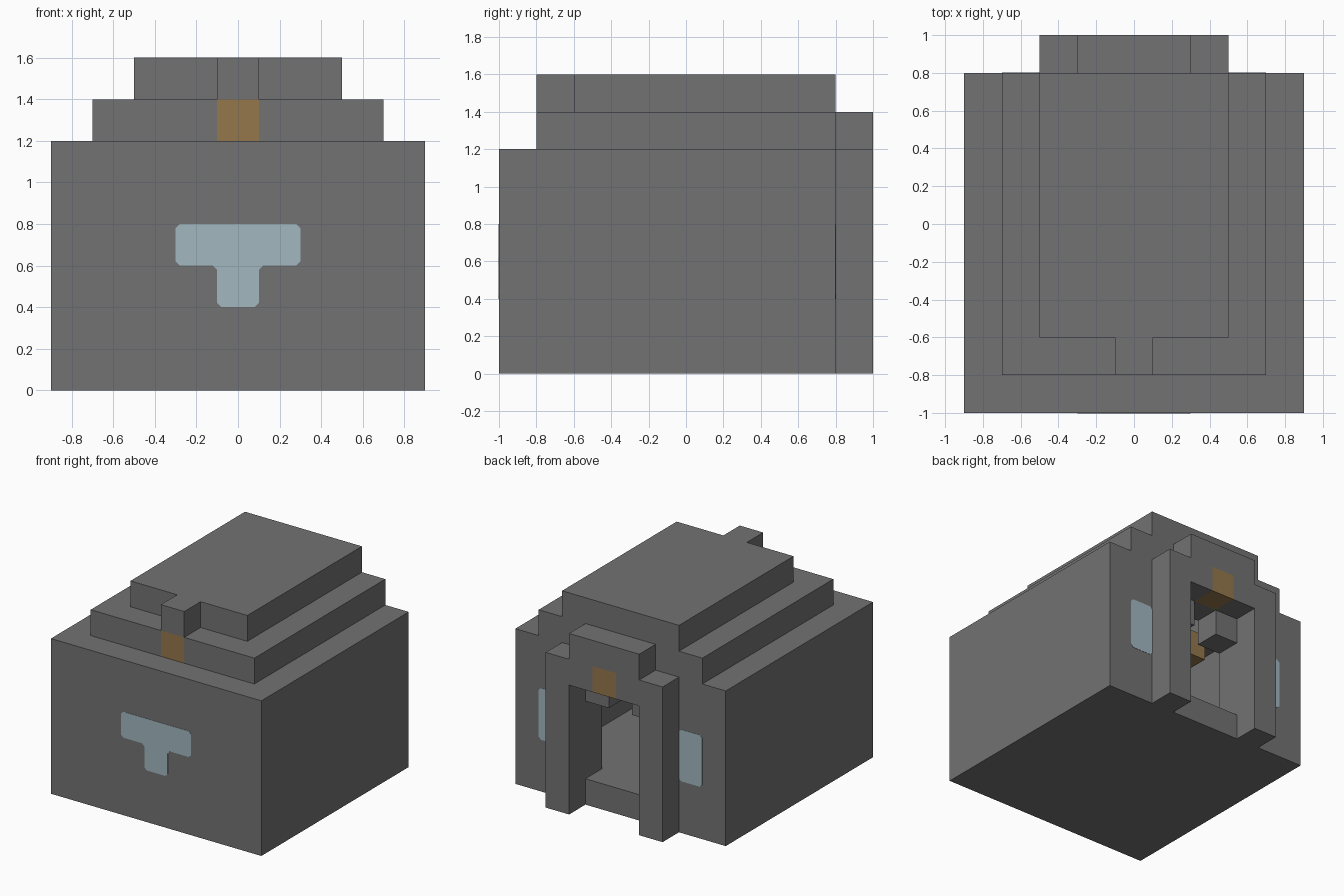
import bpy
import bmesh

if "Cube" in bpy.data.objects:
    bpy.data.objects.remove(bpy.data.objects["Cube"], do_unlink=True)


def material(name, rgb):
    m = bpy.data.materials.new(name)
    m.use_nodes = True
    color = (*rgb, 1.0)
    m.diffuse_color = color
    m.node_tree.nodes["Principled BSDF"].inputs["Base Color"].default_value = color
    return m


STONE = material("grey stone", (0.17, 0.17, 0.17))
GLASS = material("pale ice glass", (0.36, 0.48, 0.53))
AMBER = material("amber lantern", (0.30, 0.185, 0.072))


def extrude(name, profile, y0, y1, mat):
    """Extrude an (x, z) outline from y0 to y1."""
    bm = bmesh.new()
    face = bm.faces.new([bm.verts.new((x, y0, z)) for x, z in profile])
    moved = bmesh.ops.extrude_face_region(bm, geom=[face])["geom"]
    bmesh.ops.translate(bm, vec=(0, y1 - y0, 0),
                        verts=[v for v in moved if isinstance(v, bmesh.types.BMVert)])
    bmesh.ops.recalc_face_normals(bm, faces=bm.faces)
    mesh = bpy.data.meshes.new(name)
    bm.to_mesh(mesh)
    bm.free()
    mesh.materials.append(mat)
    ob = bpy.data.objects.new(name, mesh)
    bpy.context.collection.objects.link(ob)
    return ob


def box(name, x0, x1, y0, y1, z0, z1, mat=STONE):
    return extrude(name, [(x0, z0), (x1, z0), (x1, z1), (x0, z1)], y0, y1, mat)


def mirrored(half):
    """Complete a right-hand outline with its mirror image."""
    return half + [(-x, z) for x, z in reversed(half)]


def chamfered(points, c=0.02):
    """Clip every corner of an axis-aligned outline."""
    out = []
    for i, (x, z) in enumerate(points):
        for nx, nz in (points[i - 1], points[(i + 1) % len(points)]):
            d = abs(nx - x) + abs(nz - z)
            out.append((x + (nx - x) * c / d, z + (nz - z) * c / d))
    return out


# Floor and walls around the hollow room
box("floor", -0.9, 0.9, -1, 0.8, 0, 0.2)
box("front_wall", -0.7, 0.7, -1, -0.8, 0.2, 1.2)
back = [(0.1, 1.0), (0.1, 0.8), (0.3, 0.8), (0.3, 0.2), (0.7, 0.2), (0.7, 1.2)]
extrude("back_wall", mirrored(back), 0.6, 0.8, STONE)

# Stepped roof
box("roof_step_back", -0.5, 0.5, 0.6, 0.8, 1.2, 1.4)
box("roof_top", -0.5, 0.5, -0.6, 0.8, 1.4, 1.6)
box("roof_nose", -0.1, 0.1, -0.8, -0.6, 1.4, 1.6)

# Porch with pillars and a raised lintel
porch = [(0.1, 1.2), (0.1, 1.0), (0.3, 1.0), (0.3, 0), (0.5, 0),
         (0.5, 1.2), (0.3, 1.2), (0.3, 1.4)]
extrude("porch", mirrored(porch), 0.8, 1.0, STONE)

# Lantern blocks over the front and the doorway
box("front_lantern", -0.1, 0.1, -0.8, -0.6, 1.2, 1.4, AMBER)
box("door_lantern", -0.1, 0.1, 0.8, 1.0, 1.0, 1.2, AMBER)

# Front window, seen on both faces of the wall
tee = chamfered(mirrored([(0.1, 0.4), (0.1, 0.6), (0.3, 0.6), (0.3, 0.8)]))
for label, y in (("outer", -1), ("inner", -0.8)):
    extrude("front_window_" + label, tee, y - 0.002, y + 0.002, GLASS)

# Paired parts
for side, s in (("left", 1), ("right", -1)):
    def pair(a, b):
        return sorted((a * s, b * s))

    box("side_wall_" + side, *pair(0.7, 0.9), -1, 0.8, 0.2, 1.2)
    box("roof_step_" + side, *pair(0.5, 0.7), -0.8, 0.8, 1.2, 1.4)
    box("roof_step_front_" + side, *pair(0.1, 0.5), -0.8, -0.6, 1.2, 1.4)
    box("room_lantern_" + side, *pair(0.3, 0.5), 0, 0.2, 1.0, 1.2, AMBER)
    a, b = pair(0.5, 0.7)
    pane = chamfered([(a, 0.4), (b, 0.4), (b, 0.8), (a, 0.8)])
    for label, y in (("outer", 0.8), ("inner", 0.6)):
        extrude(f"back_window_{side}_{label}", pane, y - 0.002, y + 0.002, GLASS)
